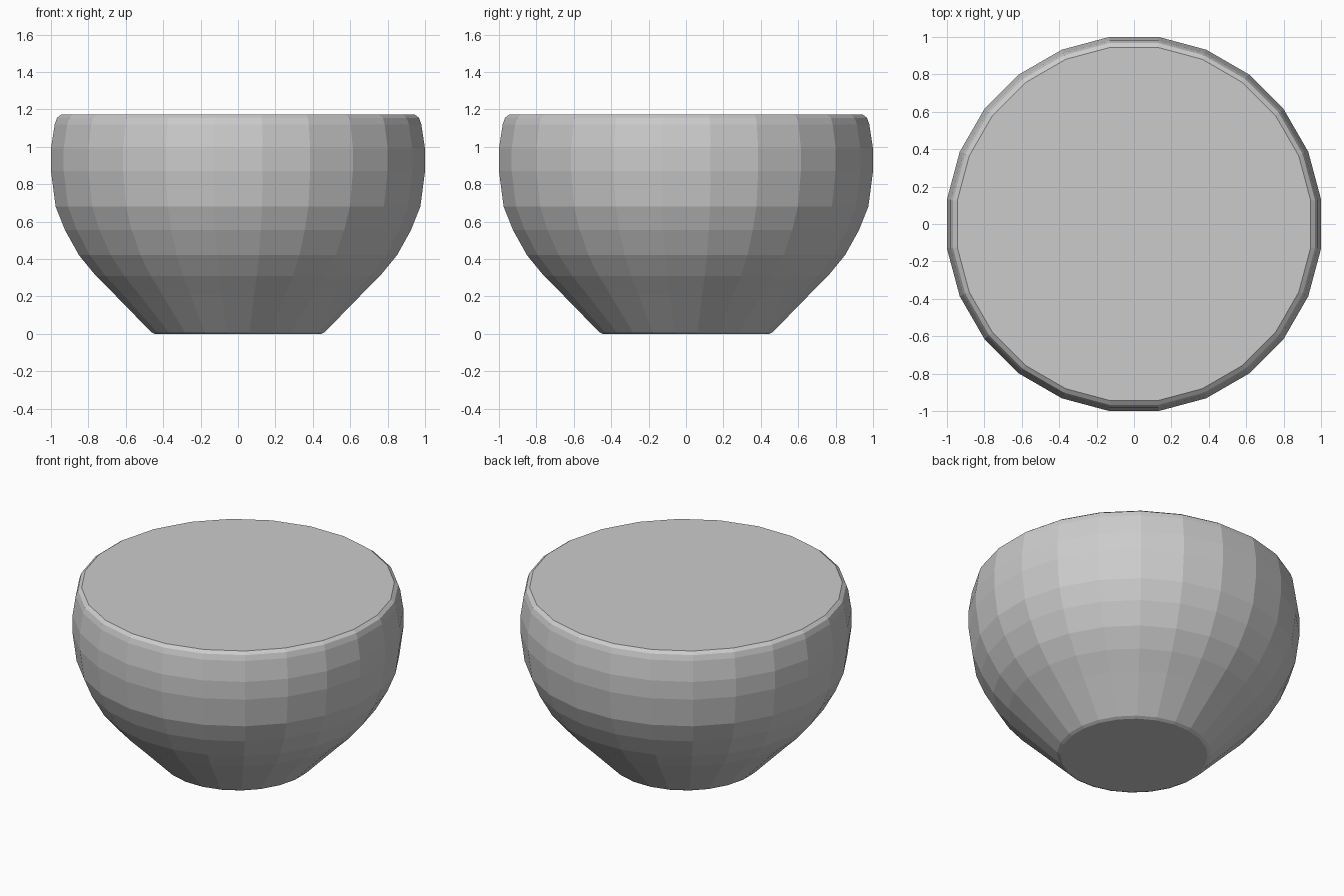
import bpy, bmesh, math

if "Cube" in bpy.data.objects:
    bpy.data.objects.remove(bpy.data.objects["Cube"])

SIDES = 24
# Bowl silhouette: (distance from axis to flat face, height)
PROFILE = [(0.445, 0.0), (0.465, 0.01), (0.66, 0.21), (0.76, 0.31), (0.85, 0.42),
           (0.925, 0.555), (0.975, 0.68), (1.0, 0.87), (1.0, 0.99),
           (0.98, 1.12), (0.968, 1.155), (0.945, 1.172)]

# Closed half-sphere bowl: stacked rings with flat caps
bm = bmesh.new()
rings = []
for r, z in PROFILE:
    rad = r / math.cos(math.pi / SIDES)
    angles = [(i + 0.5) * 2 * math.pi / SIDES for i in range(SIDES)]
    rings.append([bm.verts.new((rad * math.cos(a), rad * math.sin(a), z)) for a in angles])
for lower, upper in zip(rings, rings[1:]):
    for i in range(SIDES):
        j = (i + 1) % SIDES
        bm.faces.new((lower[i], lower[j], upper[j], upper[i]))
bm.faces.new(rings[-1])
bm.faces.new(rings[0][::-1])

mesh = bpy.data.meshes.new("bowl")
bm.to_mesh(mesh)
bm.free()
bowl = bpy.data.objects.new("bowl", mesh)
bpy.context.collection.objects.link(bowl)
